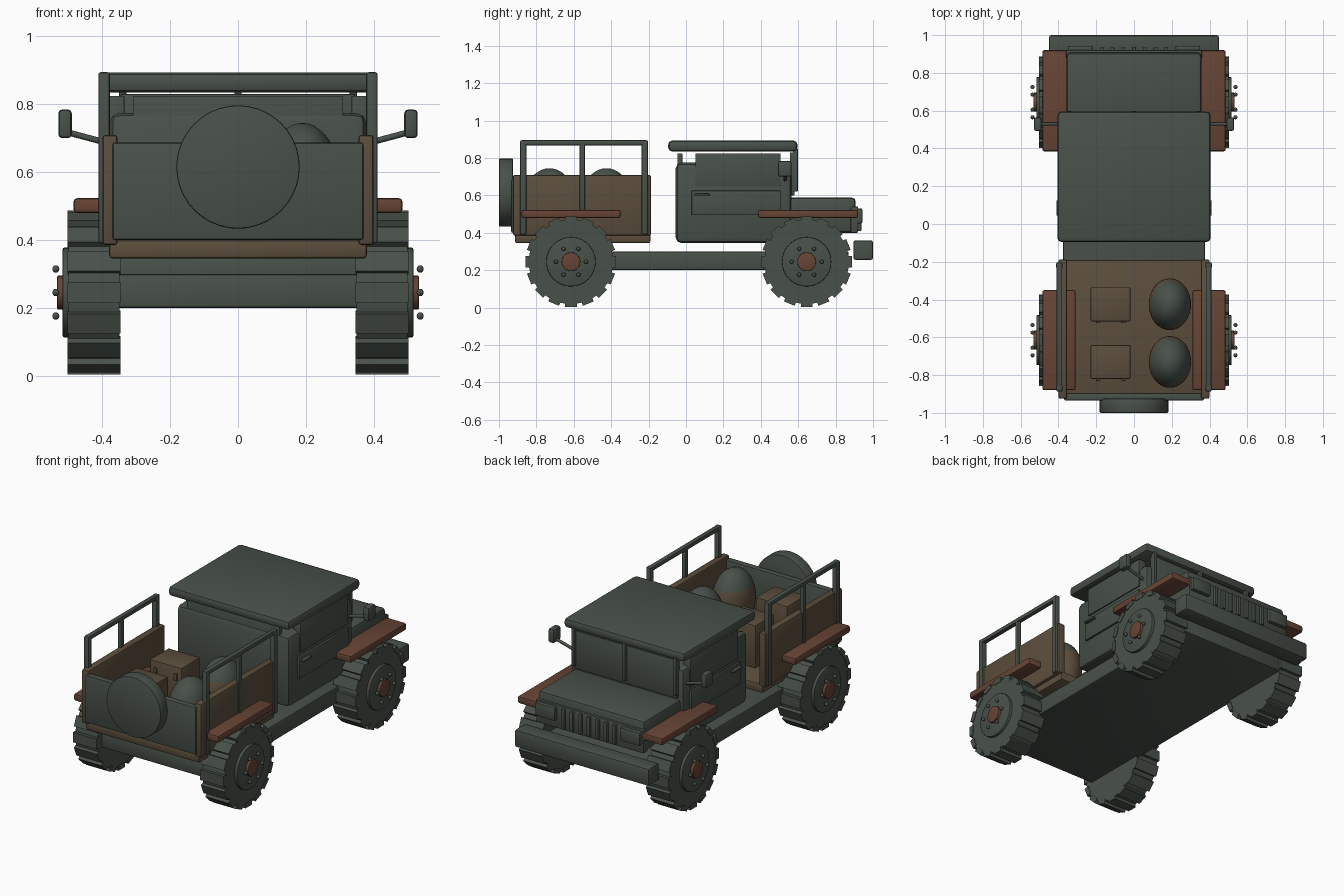
import bpy, bmesh, math
from mathutils import Matrix, Vector

if "Cube" in bpy.data.objects:
    bpy.data.objects.remove(bpy.data.objects["Cube"])


def material(name, rgb):
    m = bpy.data.materials.new(name)
    m.diffuse_color = (*rgb, 1)
    m.use_nodes = True
    m.node_tree.nodes["Principled BSDF"].inputs["Base Color"].default_value = m.diffuse_color
    return m


GREEN = material("dull_green", (0.066, 0.082, 0.067))
BROWN = material("wood_brown", (0.105, 0.075, 0.045))
RUST = material("rust_red", (0.135, 0.058, 0.035))


def finish(bm, name, mats, smooth=True):
    me = bpy.data.meshes.new(name)
    bm.to_mesh(me)
    bm.free()
    ob = bpy.data.objects.new(name, me)
    bpy.context.collection.objects.link(ob)
    for m in mats:
        me.materials.append(m)
    if smooth:
        bpy.context.view_layer.objects.active = ob
        ob.select_set(True)
        bpy.ops.object.shade_smooth_by_angle(angle=math.radians(35))
        ob.select_set(False)
    return ob


def box(name, x, y, z, mat, bevel=0.01):
    """Bevelled box from (min, max) ranges."""
    bm = bmesh.new()
    size = Vector((x[1] - x[0], y[1] - y[0], z[1] - z[0]))
    mid = Vector((x[0] + x[1], y[0] + y[1], z[0] + z[1])) / 2
    bmesh.ops.create_cube(bm, size=1, matrix=Matrix.Translation(mid) @ Matrix.Diagonal((*size, 1)))
    if bevel:
        bmesh.ops.bevel(bm, geom=bm.edges[:], offset=bevel, segments=2, profile=0.5, affect='EDGES')
    return finish(bm, name, [mat])


def pair(name, x, y, z, mat, bevel=0.01):
    box(name + "_right", x, y, z, mat, bevel)
    box(name + "_left", (-x[1], -x[0]), y, z, mat, bevel)


def rod(name, a, b, r, mat, segs=32, bevel=0.0):
    """Cylinder between two points."""
    a, b = Vector(a), Vector(b)
    d = b - a
    bm = bmesh.new()
    bmesh.ops.create_cone(bm, cap_ends=True, segments=segs, radius1=r, radius2=r, depth=d.length,
                          matrix=Matrix.Translation((a + b) / 2) @ d.to_track_quat('Z', 'Y').to_matrix().to_4x4())
    if bevel:
        rims = [e for f in bm.faces if len(f.verts) > 4 for e in f.edges]
        bmesh.ops.bevel(bm, geom=rims, offset=bevel, segments=2, profile=0.5, affect='EDGES')
    return finish(bm, name, [mat])


# chassis and bumper
box("chassis", (-0.375, 0.375), (-0.80, 0.87), (0.20, 0.30), GREEN)
box("bumper", (-0.45, 0.45), (0.895, 1.0), (0.255, 0.36), GREEN, 0.012)

# wheels
R = 0.245
for side, s in (("right", 1), ("left", -1)):
    for end, y in (("rear", -0.615), ("front", 0.645)):
        n = f"{end}_{side}_"
        rod(n + "tyre", (s * 0.35, y, R), (s * 0.50, y, R), 0.226, GREEN, 48)
        rod(n + "wheel_disc", (s * 0.45, y, R), (s * 0.517, y, R), 0.132, GREEN, 32, 0.004)
        rod(n + "hub", (s * 0.45, y, R), (s * 0.533, y, R), 0.05, RUST, 24, 0.003)
        # tread blocks
        bm = bmesh.new()
        for i in range(16):
            m = (Matrix.Translation((s * 0.425, y, R)) @ Matrix.Rotation(2 * math.pi * i / 16, 4, 'X')
                 @ Matrix.Translation((0, 0, 0.227)) @ Matrix.Diagonal((0.156, 0.062, 0.03, 1)))
            bmesh.ops.create_cube(bm, size=1, matrix=m)
        finish(bm, n + "tread", [GREEN], False)
        # wheel bolts
        bm = bmesh.new()
        for i in range(6):
            a = math.pi * i / 3
            p = (s * 0.537, y + 0.08 * math.cos(a), R + 0.08 * math.sin(a))
            bmesh.ops.create_uvsphere(bm, u_segments=10, v_segments=6, radius=0.011,
                                      matrix=Matrix.Translation(p))
        finish(bm, n + "bolts", [GREEN])

# fenders
pair("rear_fender", (0.31, 0.485), (-0.88, -0.35), (0.48, 0.523), RUST)
pair("front_fender", (0.31, 0.485), (0.385, 0.92), (0.48, 0.523), RUST)

# cargo bed
box("bed_floor", (-0.38, 0.38), (-0.915, -0.19), (0.345, 0.40), BROWN)
pair("bed_side", (0.355, 0.40), (-0.925, -0.187), (0.385, 0.71), BROWN)
box("tailgate", (-0.37, 0.37), (-0.935, -0.895), (0.40, 0.687), GREEN, 0.008)
rod("spare_wheel", (0, -1.0, 0.615), (0, -0.925, 0.615), 0.182, GREEN, 40, 0.006)

# bed rails
for y in (-0.87, -0.22):
    pair("rail_post", (0.378, 0.412), (y - 0.017, y + 0.017), (0.39, 0.895), GREEN, 0.008)
pair("rail_middle_post", (0.382, 0.408), (-0.57, -0.54), (0.50, 0.885), GREEN, 0.007)
pair("top_rail", (0.38, 0.41), (-0.885, -0.205), (0.868, 0.895), GREEN, 0.008)

# cargo: crates with latches, two-coloured sacks
for y in (-0.73, -0.425):
    box("crate", (-0.23, -0.018), (y - 0.09, y + 0.09), (0.40, 0.66), BROWN, 0.008)
    for x in (-0.19, -0.055):
        box("crate_latch", (x - 0.01, x + 0.01), (y - 0.1, y - 0.085), (0.58, 0.62), BROWN, 0.002)
    bm = bmesh.new()
    bmesh.ops.create_uvsphere(bm, u_segments=32, v_segments=20, radius=1,
                              matrix=Matrix.Translation((0.19, y, 0.57)) @ Matrix.Diagonal((0.112, 0.137, 0.175, 1)))
    for f in bm.faces:
        f.material_index = 0 if f.calc_center_median().z > 0.645 else 1
    finish(bm, "sack", [GREEN, BROWN])

# cab
box("cab_body", (-0.378, 0.378), (-0.055, 0.565), (0.345, 0.775), GREEN, 0.03)
box("roof", (-0.405, 0.405), (-0.095, 0.595), (0.835, 0.893), GREEN, 0.02)
pair("side_window", (0.335, 0.385), (0.05, 0.505), (0.65, 0.825), GREEN, 0.003)
pair("door_panel", (0.36, 0.39), (0.03, 0.505), (0.495, 0.625), GREEN, 0.003)
pair("door_handle", (0.38, 0.41), (0.045, 0.125), (0.597, 0.609), GREEN, 0.003)
box("rear_window", (-0.31, 0.31), (-0.045, -0.02), (0.66, 0.825), GREEN, 0.003)
box("windshield", (-0.345, 0.345), (0.555, 0.58), (0.60, 0.83), GREEN, 0.003)
for x in (-0.34, 0, 0.34):
    box("windshield_post", (x - 0.011, x + 0.011), (0.572, 0.598), (0.62, 0.85), GREEN, 0.004)

# hood, grille and headlights
box("hood", (-0.357, 0.357), (0.53, 0.907), (0.40, 0.588), GREEN, 0.02)
box("grille_panel", (-0.36, 0.36), (0.88, 0.92), (0.40, 0.54), GREEN, 0.005)
for i in range(7):
    x = (i - 3) * 0.057
    box("grille_slat", (x - 0.01, x + 0.01), (0.91, 0.937), (0.41, 0.53), GREEN, 0.003)
pair("headlight", (0.22, 0.35), (0.91, 0.943), (0.45, 0.53), GREEN, 0.006)

# mirrors
for s in (-1, 1):
    rod("mirror_arm", (s * 0.37, 0.53, 0.682), (s * 0.505, 0.53, 0.718), 0.009, GREEN, 12)
pair("mirror", (0.49, 0.53), (0.492, 0.565), (0.70, 0.785), GREEN, 0.012)
